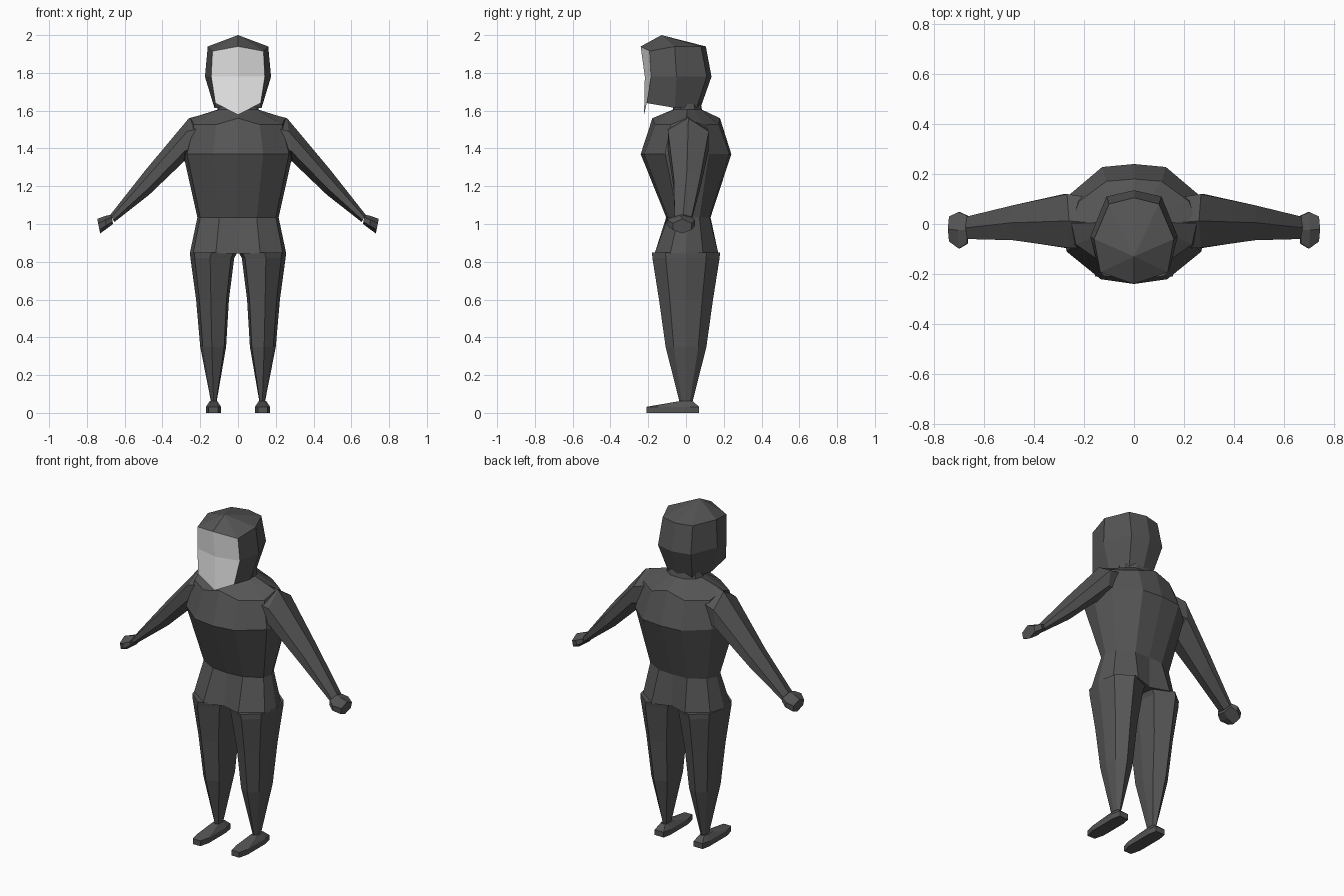
import bpy
import bmesh

cube = bpy.data.objects.get("Cube")
if cube:
    bpy.data.objects.remove(cube, do_unlink=True)


def make_material(name, value):
    mat = bpy.data.materials.new(name)
    mat.use_nodes = True
    colour = (value, value, value, 1)
    mat.diffuse_color = colour
    mat.node_tree.nodes["Principled BSDF"].inputs["Base Color"].default_value = colour
    return mat


DARK = make_material("charcoal grey", 0.09)
PALE = make_material("pale grey", 0.8)


def loft(name, rings, side=1, tip=None, is_pale=None):
    """Skin a stack of equal rings; side=-1 mirrors the part across x."""
    bm = bmesh.new()
    rows = [[bm.verts.new((side * x, y, z)) for x, y, z in ring] for ring in rings]
    count = len(rows[0])
    for low, high in zip(rows, rows[1:]):
        for i in range(count):
            j = (i + 1) % count
            bm.faces.new((low[i], low[j], high[j], high[i]))
    bm.faces.new(rows[0])
    if tip:
        apex = bm.verts.new(tip)
        for i in range(count):
            bm.faces.new((rows[-1][i], rows[-1][(i + 1) % count], apex))
    else:
        bm.faces.new(rows[-1])
    bmesh.ops.recalc_face_normals(bm, faces=bm.faces)
    if is_pale:
        for face in bm.faces:
            face.material_index = int(is_pale(face))
    mesh = bpy.data.meshes.new(name)
    bm.to_mesh(mesh)
    bm.free()
    mesh.materials.append(DARK)
    if is_pale:
        mesh.materials.append(PALE)
    obj = bpy.data.objects.new(name, mesh)
    bpy.context.collection.objects.link(obj)
    return obj


def whole(half):
    """Close a front-to-back half ring by reflecting it in x."""
    return half + [(-x, y, z) for x, y, z in half[-2:0:-1]]


# Torso: one half outline, scaled for each level
TORSO = [(0, -1), (.46, -.92), (.93, -.46), (1, 0), (.88, .5), (.44, .95), (0, 1)]


def torso_ring(z, width, front, back, drop=0, cleft=1):
    middle, depth = (front + back) / 2, (back - front) / 2
    return whole([(x * width, middle + y * depth * (cleft if x == 0 else 1),
                   z - drop * abs(x * y)) for x, y in TORSO])


loft("torso", [
    torso_ring(.845, .255, -.18, .18, cleft=.74),
    torso_ring(1.035, .215, -.105, .13),
    torso_ring(1.37, .29, -.24, .24),
    torso_ring(1.56, .25, -.178, .18, drop=.08),
    torso_ring(1.605, .11, -.07, .085),
    torso_ring(1.67, .1, -.06, .07),
])

# Head: faceted hood with a pale front panel
brow = [(0, -.24, 1.94), (.135, -.193, 1.915), (.16, -.06, 1.94), (.1, .08, 1.94), (0, .105, 1.94)]
cheek = [(0, -.218, 1.78), (.142, -.185, 1.78), (.175, -.05, 1.78), (.11, .11, 1.78), (0, .135, 1.78)]
jaw = [(0, -.222, 1.578), (.12, -.208, 1.64), (.125, -.06, 1.615), (.08, .055, 1.61), (0, .075, 1.61)]
loft("head", [whole(jaw), whole(cheek), whole(brow)], tip=(0, -.13, 2),
     is_pale=lambda f: f.normal.y < -.6 and f.calc_center_median().y < -.19
     and abs(f.normal.z) < .5)

# Limb outlines
LEG = [(-.85, -.7), (.1, -1), (.8, -.6), (1, 0), (.8, .6), (.1, 1), (-.85, .7), (-1, 0)]
SOLE = [(-.03, .07), (.03, .07), (.04, .02), (.04, -.15), (.025, -.21),
        (-.025, -.21), (-.04, -.15), (-.04, .02)]


def leg_ring(z, inner, outer, depth):
    middle, width = (inner + outer) / 2, (outer - inner) / 2
    return [(middle + x * width, y * depth, z) for x, y in LEG]


def arm_ring(top, bottom, front, back):
    """Hexagonal slice between an upper and a lower (x, z) point."""
    middle = (front + back) / 2
    slots = [(0, middle), (.3, front), (.75, front), (1, middle), (.75, back), (.3, back)]
    return [(top[0] + (bottom[0] - top[0]) * t, y, top[1] + (bottom[1] - top[1]) * t)
            for t, y in slots]


for label, side in (("left", 1), ("right", -1)):
    # Leg tapering to a narrow ankle
    loft(label + "_leg", [
        leg_ring(.06, .113, .143, .035),
        leg_ring(.35, .063, .2, .108),
        leg_ring(.6, .048, .222, .143),
        leg_ring(.82, .02, .252, .178),
        leg_ring(.85, .003, .255, .18),
    ], side)

    # Flat-soled foot rising to the ankle
    loft(label + "_foot", [
        [(.13 + x, y, 0) for x, y in SOLE],
        [(.13 + x, y, .032) for x, y in SOLE],
        [(.13 + x * .5, max(-.035, min(y, .035)), .062) for x, y in SOLE],
    ], side)

    # Arm from inside the torso to the wrist
    loft(label + "_arm", [
        arm_ring((.11, 1.6), (.2, 1.34), -.1, .1),
        arm_ring((.26, 1.56), (.287, 1.33), -.095, .12),
        arm_ring((.49, 1.285), (.47, 1.155), -.065, .075),
        arm_ring((.675, 1.05), (.655, 1.01), -.06, .03),
    ], side)

    # Mitten-like hand
    loft(label + "_hand", [
        arm_ring((.67, 1.05), (.662, 1.0), -.078, .033),
        arm_ring((.705, 1.042), (.695, .975), -.098, .048),
        arm_ring((.745, 1.027), (.73, .95), -.07, .03),
    ], side)
